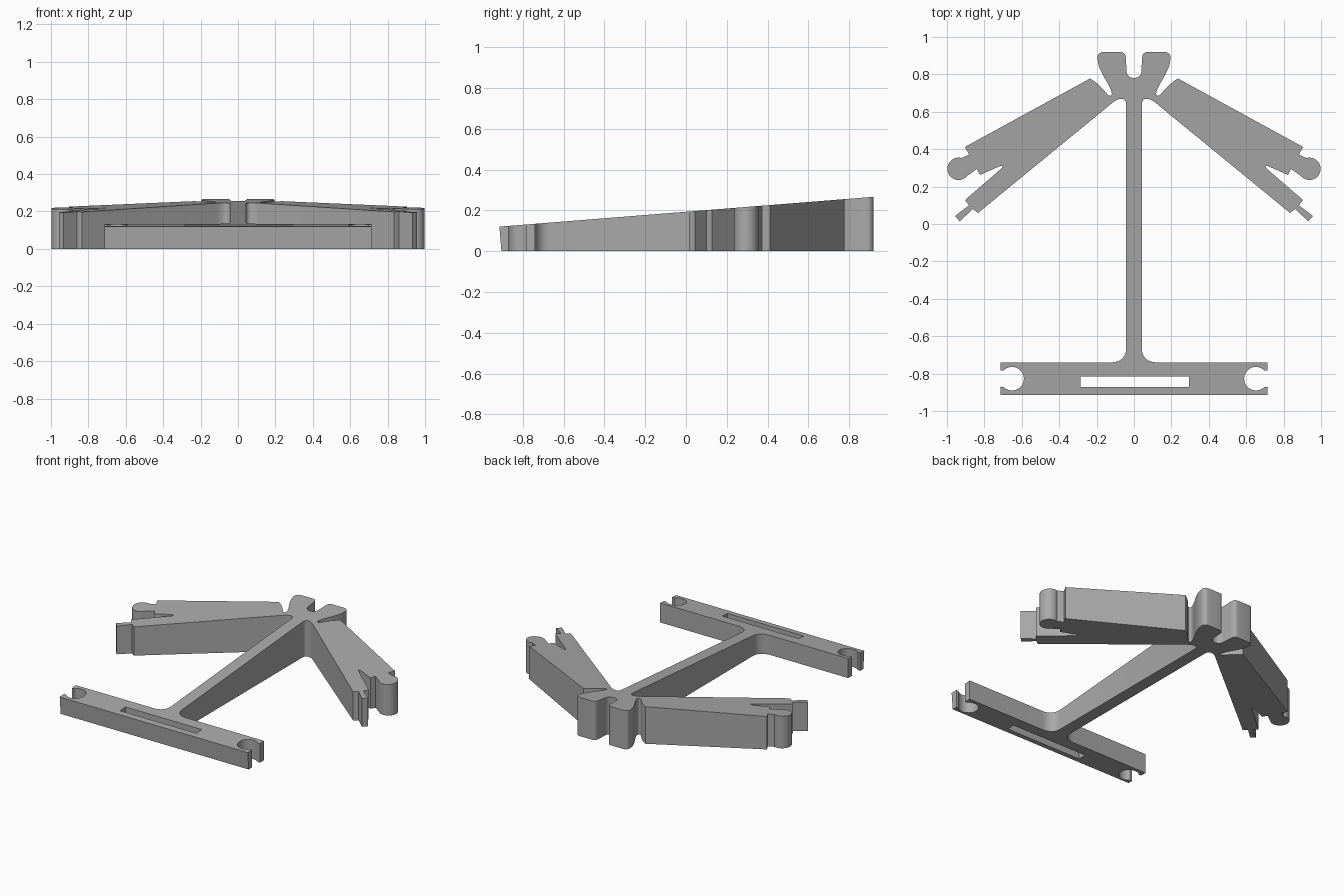
import bpy
import bmesh
import math
from mathutils import Vector
from mathutils.geometry import interpolate_bezier

cube = bpy.data.objects.get("Cube")
if cube:
    bpy.data.objects.remove(cube)


def arc(cx, cy, r, start, end, steps=16):
    angles = [math.radians(start + (end - start) * i / steps) for i in range(steps + 1)]
    return [(cx + r * math.cos(a), cy + r * math.sin(a)) for a in angles]


def bend(a, h1, h2, b, steps=10):
    pts = interpolate_bezier(*[Vector((*p, 0)) for p in (a, h1, h2, b)], steps)
    return [(p.x, p.y) for p in pts]


def top_height(y):
    return 0.193 + 0.0797 * y


# Head: central slot, rounded lobe and the notch beside it
head = arc(0, 0.82, 0.04, -90, 0, 8)
head += bend((0.043, 0.885), (0.045, 0.915), (0.06, 0.92), (0.08, 0.92))
head += bend((0.165, 0.92), (0.19, 0.917), (0.2, 0.9), (0.195, 0.88))
head += bend((0.194, 0.875), (0.19, 0.82), (0.14, 0.76), (0.123, 0.715))
head += bend((0.121, 0.71), (0.115, 0.69), (0.122, 0.68), (0.135, 0.688))
head += bend((0.137, 0.69), (0.15, 0.695), (0.17, 0.74), (0.235, 0.778))

# Arm: round knob, split end and stepped prong
arm = [(0.904, 0.412), (0.882, 0.372)]
arm += arc(0.938, 0.295, 0.06, 106, -141, 24)
arm += [(0.84, 0.294), (0.823, 0.262)]
arm += bend((0.72, 0.308), (0.7, 0.313), (0.7, 0.305), (0.712, 0.294), 6)
arm += [(0.904, 0.128), (0.882, 0.1), (0.957, 0.043), (0.932, 0.014),
        (0.861, 0.08), (0.834, 0.059)]

# Stem: rounded web at the arm and fillet at the foot
stem = bend((0.11, 0.652), (0.085, 0.67), (0.045, 0.685), (0.042, 0.64))
stem += bend((0.042, -0.665), (0.042, -0.71), (0.07, -0.74), (0.125, -0.74))

# Foot: bar with an open round socket at its end
foot = [(0.715, -0.74), (0.715, -0.784)]
foot += arc(0.652, -0.827, 0.063, 44, 316, 28)
foot += [(0.715, -0.87), (0.715, -0.915)]

half = head + arm + stem + foot
outline = half + [(-x, y) for x, y in reversed(half[1:])]
slot = [(-0.285, -0.815), (0.295, -0.815), (0.295, -0.872), (-0.285, -0.872)]

# Fill the profile, raise it and slope the top
bm = bmesh.new()
for loop in (outline, slot):
    verts = [bm.verts.new((x, y, 0)) for x, y in loop]
    for a, b in zip(verts, verts[1:] + verts[:1]):
        bm.edges.new((a, b))
bmesh.ops.triangle_fill(bm, use_beauty=True, use_dissolve=False, edges=bm.edges[:])
raised = bmesh.ops.extrude_face_region(bm, geom=bm.faces[:], use_keep_orig=True)
top = {v for v in raised["geom"] if isinstance(v, bmesh.types.BMVert)}
for v in bm.verts:
    if v in top:
        v.co.z = top_height(v.co.y)
    elif v.co.y < -0.9:
        v.co.y += 0.01  # front face leans square to the sloped top
bmesh.ops.recalc_face_normals(bm, faces=bm.faces[:])

mesh = bpy.data.meshes.new("bracket_frame")
bm.to_mesh(mesh)
bm.free()
frame = bpy.data.objects.new("bracket_frame", mesh)
bpy.context.collection.objects.link(frame)

# Plain grey finish
grey = bpy.data.materials.new("plain_grey")
grey.use_nodes = True
colour = (0.4, 0.4, 0.4, 1)
grey.diffuse_color = colour
grey.node_tree.nodes["Principled BSDF"].inputs["Base Color"].default_value = colour
mesh.materials.append(grey)

bpy.context.view_layer.objects.active = frame
frame.select_set(True)
bpy.ops.object.shade_smooth_by_angle(angle=math.radians(30))
